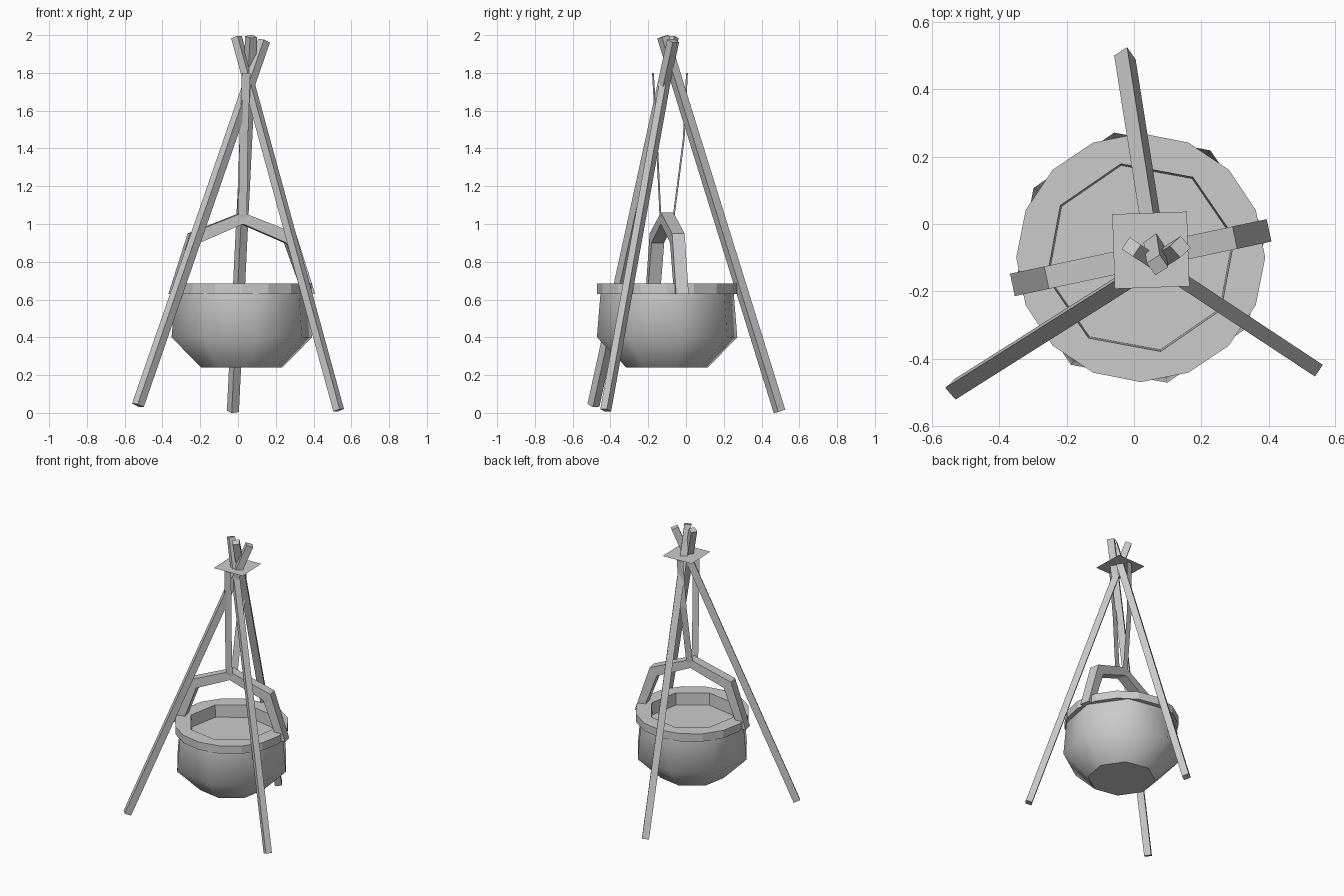
import bpy, bmesh
from math import cos, sin, radians, pi
from mathutils import Vector, Matrix

if "Cube" in bpy.data.objects:
    bpy.data.objects.remove(bpy.data.objects["Cube"])

CX, CY = 0.02, -0.10          # pot centre
TURN = radians(12)            # pot and handle turn about z
ALONG = Vector((cos(TURN), sin(TURN), 0))
ACROSS = Vector((-sin(TURN), cos(TURN), 0))


def finish(name, bm):
    bmesh.ops.recalc_face_normals(bm, faces=bm.faces)
    me = bpy.data.meshes.new(name)
    bm.to_mesh(me)
    bm.free()
    ob = bpy.data.objects.new(name, me)
    bpy.context.collection.objects.link(ob)
    return ob


def loft(name, rings, cap_start=False, cap_end=False, closed=True, smooth=False):
    bm = bmesh.new()
    loops = [[bm.verts.new(p) for p in r] for r in rings]
    n = len(loops[0])
    for a, b in zip(loops, loops[1:]):
        for i in range(n if closed else n - 1):
            j = (i + 1) % n
            bm.faces.new((a[i], a[j], b[j], b[i])).smooth = smooth
    if cap_start:
        bm.faces.new(loops[0])
    if cap_end:
        bm.faces.new(loops[-1])
    return finish(name, bm)


def ring(r, z, n, start=0.0):
    return [(CX + r * cos(start + 2 * pi * i / n),
             CY + r * sin(start + 2 * pi * i / n), z) for i in range(n)]


def octagon16(r, z):
    # octagon with extra mid-side points, to join with a 16-sided ring
    pts = []
    for i in range(16):
        k = r if i % 2 == 0 else r * cos(pi / 8)
        a = TURN + pi * i / 8
        pts.append((CX + k * cos(a), CY + k * sin(a), z))
    return pts


# pot body, eight sides
loft("pot_body", [ring(0.22, 0.24, 8, TURN), ring(0.38, 0.40, 8, TURN),
                  ring(0.36, 0.64, 8, TURN)], cap_start=True, smooth=True)

# pot rim with octagonal opening and the surface of the contents
loft("pot_rim", [ring(0.31, 0.63, 16), ring(0.37, 0.63, 16), ring(0.37, 0.685, 16),
                 octagon16(0.285, 0.685), octagon16(0.28, 0.60)], cap_end=True)

# arched handle: outer and inner profile points, mirrored
outer = [(-0.39, 0.63), (-0.286, 0.95), (0, 1.06), (0.286, 0.95), (0.39, 0.63)]
inner = [(-0.335, 0.63), (-0.235, 0.90), (0, 1.0), (0.235, 0.90), (0.335, 0.63)]
W = 0.034
sections = []
for o, i in zip(outer, inner):
    sections.append([Vector((CX, CY, z)) + ALONG * t + ACROSS * s
                     for (t, z), s in ((o, -W), (o, W), (i, W), (i, -W))])
loft("pot_handle", sections, True, True)

# thin hanging strap looped under the handle
path = [(0.043, -0.175, 1.80), (0.03, -0.155, 1.45), (0.025, -0.136, 1.05),
        (0.025, -0.128, 0.998), (0.02, -0.07, 0.998), (0.018, -0.064, 1.05),
        (0.03, -0.012, 1.45), (0.045, 0.005, 1.80)]
loft("hanging_strap", [[Vector(p) - ALONG * 0.023, Vector(p) + ALONG * 0.023]
                       for p in path], closed=False)

# flat square sheet at the top
bm = bmesh.new()
bmesh.ops.create_grid(bm, x_segments=1, y_segments=1, size=0.111,
                      matrix=Matrix.Translation((0.05, -0.078, 1.80)) @ Matrix.Rotation(radians(2), 4, 'Z'))
finish("top_sheet", bm)


# tripod poles, square section
def pole(name, foot, top, width, roll):
    foot, top = Vector(foot), Vector(top)
    d = (top - foot).normalized()
    s = Vector((0, 0, 1)).cross(d).normalized()
    u = d.cross(s)
    rot = Matrix.Rotation(radians(roll), 3, d)
    s, u = rot @ s * width / 2, rot @ u * width / 2
    loft(name, [[p + s + u, p - s + u, p - s - u, p + s - u] for p in (foot, top)],
         True, True)


pole("back_pole", (-0.027, 0.495, 0.008), (0.07, -0.122, 1.992), 0.046, 25)
pole("left_pole", (-0.53, -0.49, 0.04), (0.138, -0.068, 1.97), 0.046, 10)
pole("right_pole", (0.533, -0.425, 0.014), (-0.008, -0.068, 1.99), 0.042, 0)
